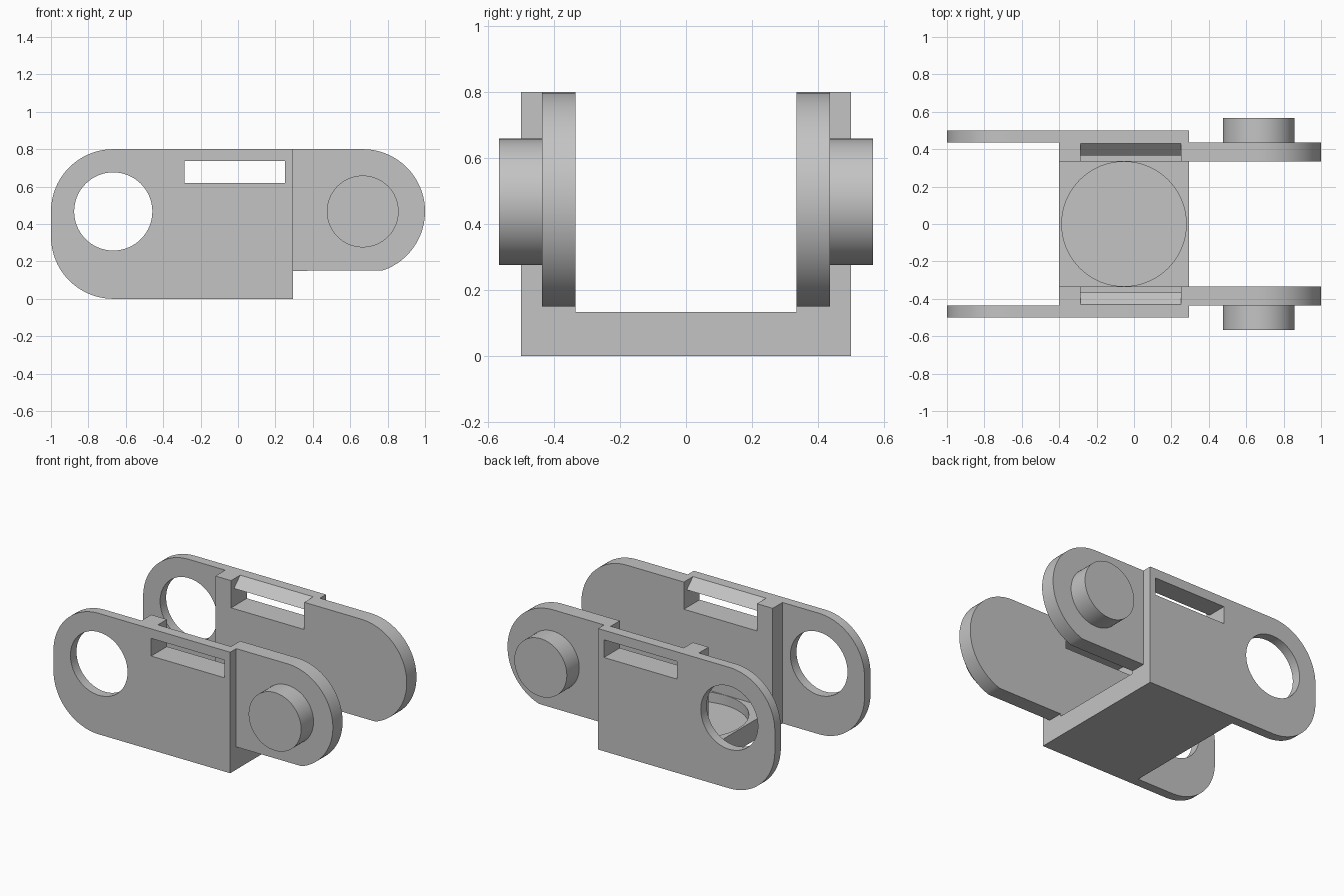
import bpy
import bmesh
from math import sin, cos, pi, radians
from mathutils import Matrix, Vector

cube = bpy.data.objects.get("Cube")
if cube:
    bpy.data.objects.remove(cube, do_unlink=True)

# One plain grey for the whole link
grey = bpy.data.materials.new("plain grey")
grey.use_nodes = True
grey.diffuse_color = (0.55, 0.55, 0.55, 1)
grey.node_tree.nodes["Principled BSDF"].inputs["Base Color"].default_value = grey.diffuse_color

PIVOT_X, PIVOT_Z, R = 0.667, 0.467, 0.333
INNER, STEP, OUTER = 0.335, 0.437, 0.5      # wall layers across y
BACK, FRONT, TOP, FLOOR = -0.4, 0.293, 0.8, 0.133


def arc(cx, cz, r, start, end, steps=24):
    angles = [radians(start + (end - start) * i / steps) for i in range(steps + 1)]
    return [(cx + r * cos(a), cz + r * sin(a)) for a in angles]


def prism(name, profile, axis, low, high):
    """Extrude a 2D profile along x, y or z between two positions."""
    place = {"x": lambda a, b: (low, a, b),
             "y": lambda a, b: (a, low, b),
             "z": lambda a, b: (a, b, low)}[axis]
    step = Vector([high - low if k == axis else 0 for k in "xyz"])
    bm = bmesh.new()
    face = bm.faces.new([bm.verts.new(place(a, b)) for a, b in profile])
    made = bmesh.ops.extrude_face_region(bm, geom=[face])["geom"]
    bmesh.ops.translate(bm, vec=step, verts=[v for v in made if isinstance(v, bmesh.types.BMVert)])
    bmesh.ops.recalc_face_normals(bm, faces=bm.faces)
    mesh = bpy.data.meshes.new(name)
    bm.to_mesh(mesh)
    bm.free()
    mesh.materials.append(grey)
    obj = bpy.data.objects.new(name, mesh)
    bpy.context.collection.objects.link(obj)
    return obj


def circle(cx, cz, r):
    return arc(cx, cz, r, 0, 360, 64)[:-1]


def select(obj):
    bpy.ops.object.select_all(action="DESELECT")
    obj.select_set(True)
    bpy.context.view_layer.objects.active = obj


def combine(obj, other, operation):
    mod = obj.modifiers.new(operation.lower(), "BOOLEAN")
    mod.operation, mod.solver, mod.object = operation, "EXACT", other
    select(obj)
    bpy.ops.object.modifier_apply(modifier=mod.name)
    bpy.data.objects.remove(other, do_unlink=True)


# Outer plate with its rounded end and pivot hole
outer_profile = ([(FRONT, 0), (FRONT, TOP)] + arc(-PIVOT_X, PIVOT_Z, R, 90, 180)
                 + arc(-PIVOT_X, R, R, 180, 270))
wall = prism("side_wall", outer_profile, "y", STEP, OUTER)
combine(wall, prism("hole_cutter", circle(-PIVOT_X, PIVOT_Z, 0.209), "y", 0.3, 0.6), "DIFFERENCE")

# Inner plate carrying the pin tongue
inner_profile = ([(BACK, TOP), (BACK, 0), (FRONT, 0), (FRONT, 0.15)]
                 + arc(PIVOT_X, PIVOT_Z, R, -72, 90, 40))
combine(wall, prism("inner_plate", inner_profile, "y", INNER, STEP), "UNION")

# Pivot pin
combine(wall, prism("pin", circle(PIVOT_X, PIVOT_Z, 0.192), "y", STEP, 0.567), "UNION")

# Clip slot, open to the inside with a sloped bridge above it
slot_profile = [(0.3, 0.62), (0.6, 0.62), (0.6, 0.737), (0.365, 0.737),
                (0.43, TOP), (0.43, 0.9), (0.3, 0.9)]
combine(wall, prism("slot_cutter", slot_profile, "x", -0.285, 0.25), "DIFFERENCE")

# Opposite side wall
other_wall = wall.copy()
other_wall.data = wall.data.copy()
other_wall.data.transform(Matrix.Scale(-1, 4, (0, 1, 0)))
other_wall.data.flip_normals()
wall.name, other_wall.name = "back_wall", "front_wall"
bpy.context.collection.objects.link(other_wall)

# Floor with a shallow round recess
floor = prism("floor", [(BACK, -INNER), (FRONT, -INNER), (FRONT, INNER), (BACK, INNER)],
              "z", 0, FLOOR)
combine(floor, prism("recess_cutter", circle((BACK + FRONT) / 2, 0, 0.333), "z", 0.067, 0.3),
        "DIFFERENCE")

for part in (wall, other_wall, floor):
    select(part)
    bpy.ops.object.shade_smooth_by_angle(angle=radians(30))
